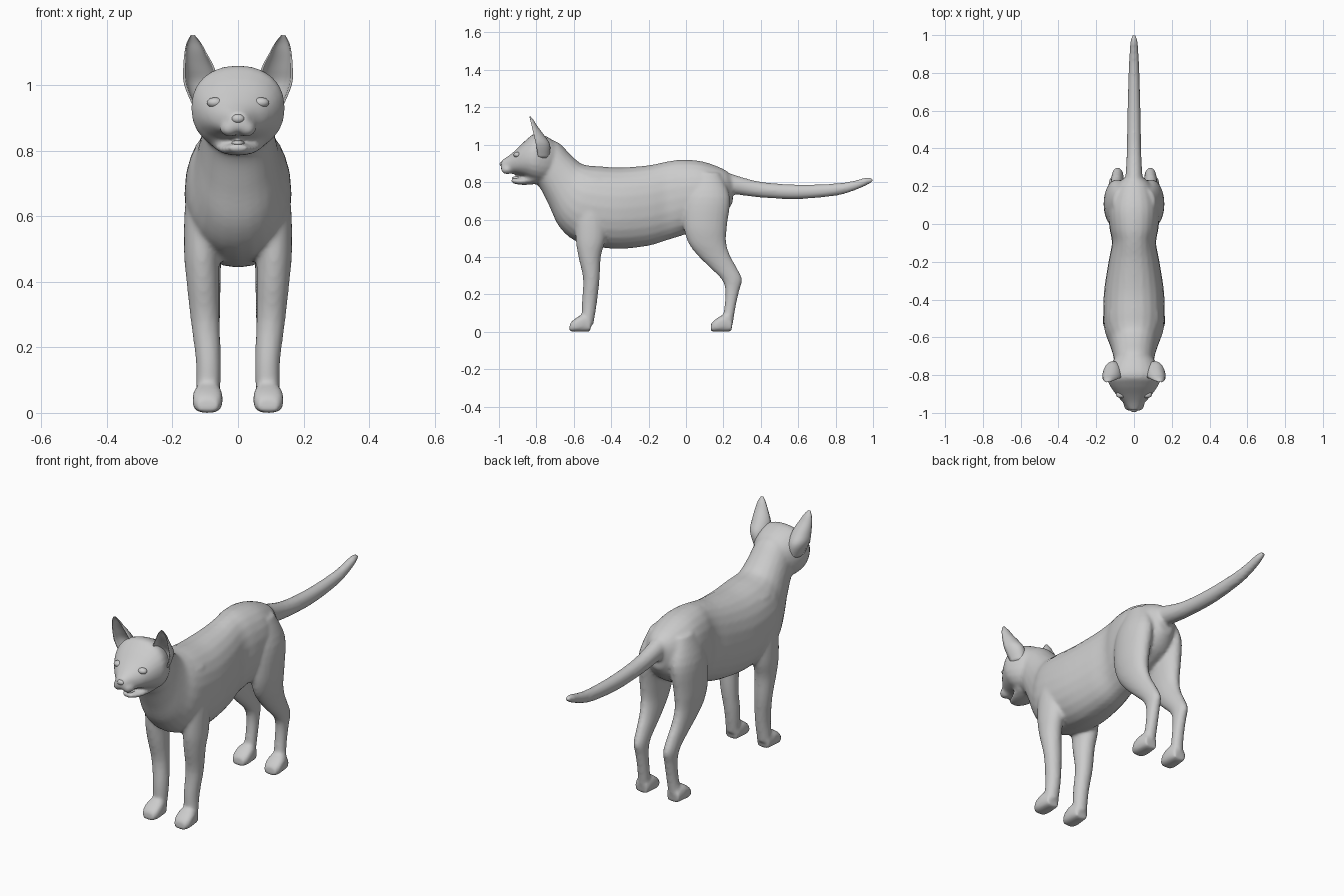
import bpy, bmesh, math
from mathutils import Matrix, Vector

fur = bpy.data.materials.new("grey fur")
fur.diffuse_color = (0.6, 0.6, 0.6, 1)


def smooth_sections(secs, steps=4):
    """Catmull-Rom interpolation between cross-sections."""
    out = []
    for i in range(len(secs) - 1):
        a, b, c, d = (secs[min(max(k, 0), len(secs) - 1)] for k in (i - 1, i, i + 1, i + 2))
        for s in range(steps):
            t = s / steps
            out.append([0.5 * (2 * q + (r - p) * t + (2 * p - 5 * q + 4 * r - u) * t * t
                        + (3 * q - p - 3 * r + u) * t ** 3) for p, q, r, u in zip(a, b, c, d)])
    return out + [list(secs[-1])]


def skin(bm, rings):
    """Bridge closed rings of points and cap both ends."""
    rows = [[bm.verts.new(p) for p in r] for r in rings]
    n = len(rows[0])
    for r0, r1 in zip(rows, rows[1:]):
        for i in range(n):
            bm.faces.new((r0[i], r0[(i + 1) % n], r1[(i + 1) % n], r1[i]))
    bm.faces.new(rows[0])
    bm.faces.new(rows[-1])


def loft(bm, secs, side=1, power=2.0, n=24):
    """Sections: (y, z) of lower/front edge, (y, z) of upper/back edge, half width, x."""
    rings = []
    for y0, z0, y1, z1, w, x in smooth_sections(secs):
        ring = []
        for k in range(n):
            a = 2 * math.pi * k / n
            c, s = (math.copysign(abs(v) ** (2 / power), v) for v in (math.cos(a), math.sin(a)))
            f = (s + 1) / 2
            ring.append((side * x + w * c, y0 + (y1 - y0) * f, z0 + (z1 - z0) * f))
        rings.append(ring)
    skin(bm, rings)


def ball(bm, pos, radii):
    m = Matrix.Translation(pos) @ Matrix.Diagonal(Vector(radii).to_4d())
    bmesh.ops.create_uvsphere(bm, u_segments=20, v_segments=12, radius=1, matrix=m)


def finish(bm, name):
    bmesh.ops.recalc_face_normals(bm, faces=bm.faces)
    me = bpy.data.meshes.new(name)
    bm.to_mesh(me)
    bm.free()
    me.materials.append(fur)
    me.shade_smooth()
    ob = bpy.data.objects.new(name, me)
    bpy.context.collection.objects.link(ob)
    return ob


body = bmesh.new()

# torso and neck
loft(body, [
    (.25, .69, .25, .83, .045, 0), (.19, .61, .20, .87, .10, 0), (.08, .55, .09, .91, .135, 0),
    (-.02, .515, -.02, .92, .13, 0), (-.10, .49, -.10, .91, .117, 0), (-.20, .46, -.20, .89, .135, 0),
    (-.35, .443, -.35, .878, .158, 0), (-.48, .455, -.47, .885, .163, 0), (-.60, .49, -.53, .89, .155, 0),
    (-.68, .565, -.57, .905, .132, 0), (-.73, .67, -.62, .95, .115, 0), (-.775, .76, -.68, 1.01, .105, 0),
    (-.81, .80, -.74, 1.03, .10, 0)], power=2.2)

# skull and upper muzzle
loft(body, [
    (-.66, .86, -.66, .97, .06, 0), (-.74, .80, -.72, 1.03, .115, 0), (-.81, .80, -.80, 1.06, .143, 0),
    (-.86, .825, -.85, 1.03, .128, 0), (-.91, .842, -.905, .977, .092, 0), (-.95, .847, -.945, .943, .056, 0),
    (-.99, .865, -.988, .915, .026, 0)], power=2.2)

# lower jaw
loft(body, [
    (-.80, .79, -.80, .86, .085, 0), (-.86, .785, -.86, .828, .062, 0), (-.905, .788, -.905, .822, .042, 0),
    (-.935, .798, -.935, .82, .022, 0)])

# tail
loft(body, [
    (.18, .73, .18, .87, .055, 0), (.25, .735, .25, .842, .046, 0), (.40, .717, .40, .802, .038, 0),
    (.60, .709, .60, .787, .035, 0), (.80, .727, .80, .793, .029, 0), (.90, .755, .90, .808, .025, 0),
    (.97, .785, .965, .826, .019, 0), (1.0, .803, .998, .822, .01, 0)], n=16)

for side in (1, -1):
    # front leg with shoulder
    loft(body, [
        (-.56, .82, -.43, .82, .035, .095), (-.59, .65, -.42, .65, .06, .10), (-.59, .50, -.43, .50, .055, .11),
        (-.575, .40, -.455, .40, .05, .107), (-.55, .28, -.462, .28, .044, .10),
        (-.557, .15, -.477, .15, .038, .09), (-.557, .04, -.495, .04, .036, .092)], side)
    # hind leg with thigh and hock
    loft(body, [
        (.04, .85, .18, .85, .04, .07), (-.01, .72, .235, .72, .065, .09), (-.015, .58, .22, .57, .06, .10),
        (.01, .48, .215, .48, .05, .10), (.06, .41, .235, .41, .042, .095), (.125, .345, .27, .345, .036, .09),
        (.19, .28, .30, .28, .032, .087), (.21, .22, .285, .22, .03, .085), (.205, .13, .265, .13, .03, .085),
        (.19, .04, .25, .04, .033, .09)], side)
    # paws
    for y in (-.625, .13):
        loft(body, [
            (y, .002, y + .005, .045, .032, .093), (y + .03, 0, y + .03, .068, .045, .093),
            (y + .07, 0, y + .075, .09, .044, .092), (y + .112, 0, y + .12, .06, .035, .092)], side, 2.8)
    # whisker pads
    ball(body, (side * .026, -.955, .868), (.03, .035, .026))

cat = finish(body, "cat_body")
mod = cat.modifiers.new("Blend", "REMESH")
mod.mode, mod.voxel_size, mod.use_smooth_shade = "VOXEL", 0.009, True
mod = cat.modifiers.new("Relax", "SMOOTH")
mod.factor, mod.iterations = 0.5, 6

# ears: cupped shells, open to the front (z, x, half width, front y, depth)
EAR = [(.93, .095, .04, -.79, .06), (1.0, .113, .051, -.802, .075), (1.05, .119, .048, -.813, .055),
       (1.10, .130, .033, -.825, .03), (1.13, .135, .021, -.832, .018), (1.152, .138, .006, -.838, .006)]
for side, label in ((1, "left"), (-1, "right")):
    bm = bmesh.new()
    rings = []
    for z, x, w, y, d in smooth_sections(EAR):
        arc = [math.pi * k / 12 for k in range(13)]
        ring = [(side * (x + w * math.cos(a)), y + d * math.sin(a), z) for a in arc]
        ring += [(side * (x + .86 * w * math.cos(a)), y + .6 * d * math.sin(a), z) for a in reversed(arc)]
        rings.append(ring)
    skin(bm, rings)
    finish(bm, label + "_ear")

    # eye
    bm = bmesh.new()
    ball(bm, (side * .07, -.902, .946), (.025, .02, .016))
    finish(bm, label + "_eye")

# nose and tongue
for name, pos, radii in (("nose", (0, -.982, .897), (.02, .014, .014)),
                         ("tongue", (0, -.895, .822), (.02, .035, .01))):
    bm = bmesh.new()
    ball(bm, pos, radii)
    finish(bm, name)
